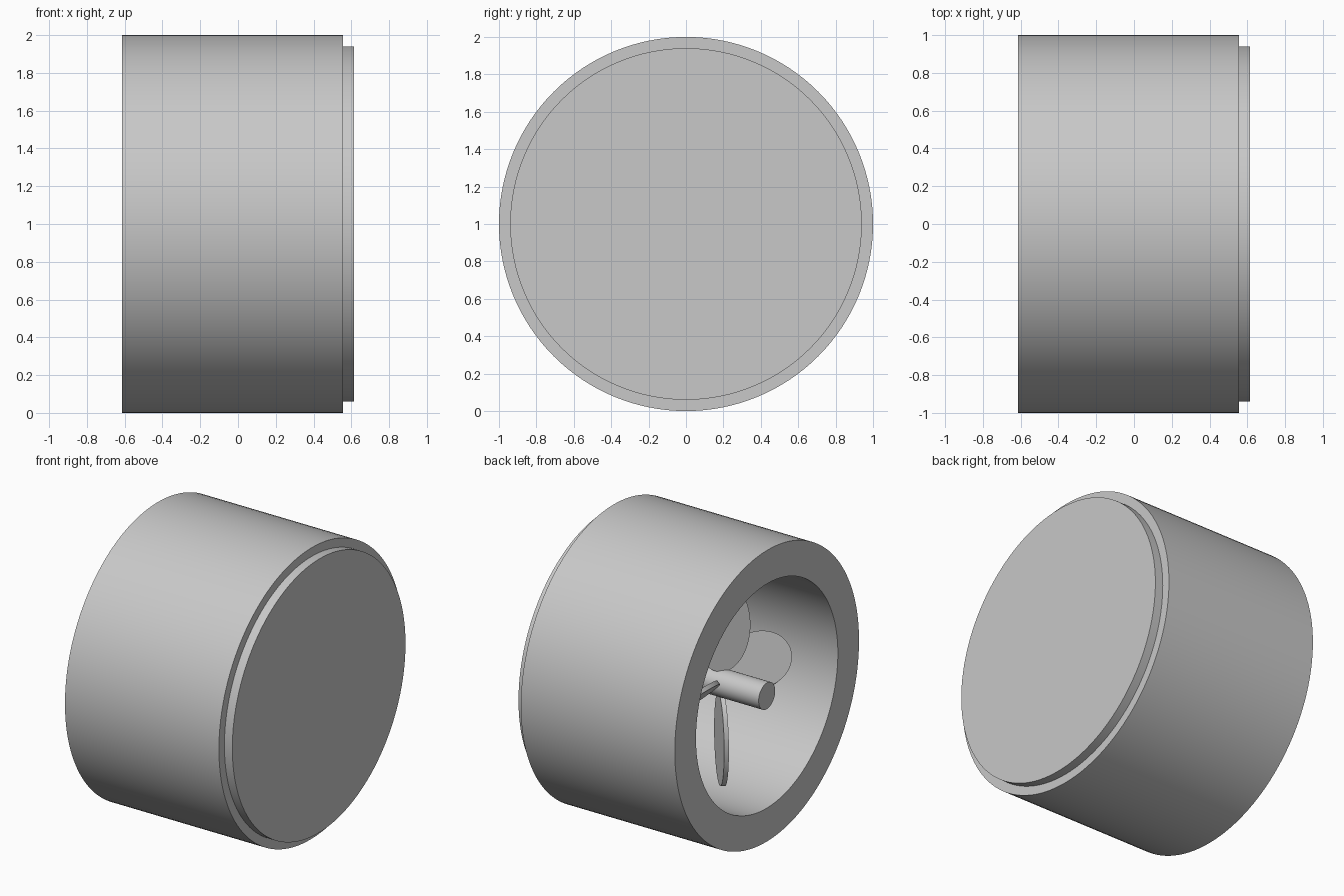
import bpy, bmesh, math
from mathutils import Matrix

cube = bpy.data.objects.get("Cube")
if cube:
    bpy.data.objects.remove(cube)

grey = bpy.data.materials.new("light grey")
grey.use_nodes = True
colour = (0.58, 0.58, 0.58, 1)
grey.diffuse_color = colour
grey.node_tree.nodes["Principled BSDF"].inputs["Base Color"].default_value = colour

AXIS_Z = 1.0
SIDES = 128


def finish(name, bm):
    bmesh.ops.recalc_face_normals(bm, faces=bm.faces)
    mesh = bpy.data.meshes.new(name)
    bm.to_mesh(mesh)
    bm.free()
    obj = bpy.data.objects.new(name, mesh)
    bpy.context.collection.objects.link(obj)
    mesh.materials.append(grey)
    bpy.ops.object.select_all(action='DESELECT')
    obj.select_set(True)
    bpy.context.view_layer.objects.active = obj
    bpy.ops.object.shade_smooth_by_angle(angle=math.radians(30))
    return obj


def lathe(name, profile, sides=SIDES):
    """Revolve (x, radius) points about the horizontal axis."""
    bm = bmesh.new()
    verts = [bm.verts.new((x, 0, r)) for x, r in profile]
    edges = [bm.edges.new(pair) for pair in zip(verts, verts[1:])]
    bmesh.ops.spin(bm, geom=verts + edges, cent=(0, 0, 0), axis=(1, 0, 0),
                   angle=math.tau, steps=sides, use_duplicate=False)
    bmesh.ops.remove_doubles(bm, verts=bm.verts, dist=0.0001)
    bmesh.ops.translate(bm, verts=bm.verts, vec=(0, 0, AXIS_Z))
    return finish(name, bm)


# Thick housing open at one end, with a stepped closed cap at the other
lathe("housing", [(0.54, 0), (0.54, 0.77), (-0.615, 0.77), (-0.615, 1),
                  (0.555, 1), (0.555, 0.94), (0.615, 0.94), (0.615, 0)])

# Central shaft
lathe("shaft", [(-0.615, 0), (-0.615, 0.09), (0.54, 0.09)], 48)

# Four pitched oval fan blades
FAN_X = -0.27
for i in range(4):
    bm = bmesh.new()
    bmesh.ops.create_cone(bm, cap_ends=True, segments=64, radius1=1, radius2=1, depth=1)
    # Flatten into an oval plate facing along x, long side pointing up
    shape = (Matrix.Rotation(math.pi / 2, 4, 'Y')
             @ Matrix.Diagonal((0.31, 0.18, 0.03, 1)))
    pitch = Matrix.Rotation(math.radians(45), 4, 'Z')
    place = (Matrix.Translation((FAN_X, 0, AXIS_Z))
             @ Matrix.Rotation(i * math.pi / 2, 4, 'X')
             @ Matrix.Translation((0, 0, 0.39)))
    # The pitch turns each plate's face toward the direction of spin
    bm.transform(place @ pitch.inverted() @ shape)
    finish(f"fan_blade_{i + 1}", bm)
